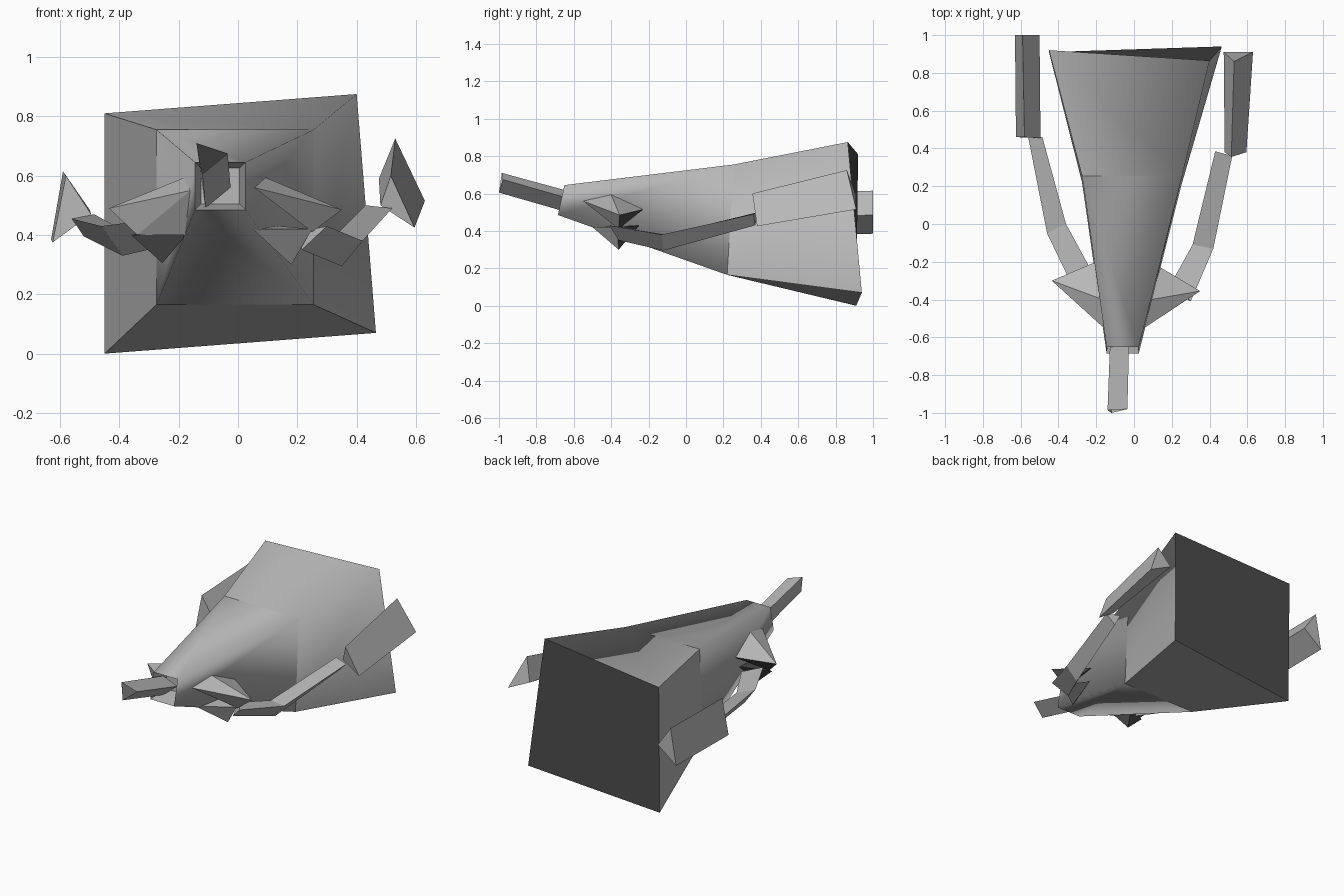
import bpy, bmesh

if "Cube" in bpy.data.objects:
    bpy.data.objects.remove(bpy.data.objects["Cube"])

grey = bpy.data.materials.new("matte grey")
grey.diffuse_color = (0.48, 0.48, 0.48, 1)
grey.use_nodes = True
grey.node_tree.nodes["Principled BSDF"].inputs["Base Color"].default_value = grey.diffuse_color
dark = bpy.data.materials.new("dark grey")
dark.diffuse_color = (0.07, 0.07, 0.07, 1)
dark.use_nodes = True
dark.node_tree.nodes["Principled BSDF"].inputs["Base Color"].default_value = dark.diffuse_color


def finish(name, bm, is_dark=None):
    """Turn a bmesh into a named object; is_dark picks the dark faces."""
    bmesh.ops.recalc_face_normals(bm, faces=bm.faces[:])
    bm.normal_update()
    if is_dark:
        for f in bm.faces:
            f.material_index = int(is_dark(f))
    mesh = bpy.data.meshes.new(name)
    bm.to_mesh(mesh)
    bm.free()
    mesh.materials.append(grey)
    mesh.materials.append(dark)
    ob = bpy.data.objects.new(name, mesh)
    bpy.context.collection.objects.link(ob)
    return ob


def loft(bm, rings, open_start=False):
    """Join equal-sized rings with side faces and cap the ends."""
    loops = [[bm.verts.new(p) for p in ring] for ring in rings]
    n = len(loops[0])
    for a, b in zip(loops, loops[1:]):
        for i in range(n):
            j = (i + 1) % n
            bm.faces.new((a[i], a[j], b[j], b[i]))
    if not open_start:
        bm.faces.new(loops[0])
    bm.faces.new(loops[-1])


def bar(name, *rings, open_start=False):
    bm = bmesh.new()
    loft(bm, rings, open_start)
    return finish(name, bm)


def hull(name, points, is_dark=None):
    bm = bmesh.new()
    for p in points:
        bm.verts.new(p)
    bmesh.ops.convex_hull(bm, input=bm.verts[:])
    return finish(name, bm, is_dark)


def rect(x0, x1, z0, z1, y_low, y_top):
    return [(x0, y_low, z0), (x1, y_low, z0), (x1, y_top, z1), (x0, y_top, z1)]


# Tapered four-sided body: recessed mouth, front rim, middle, skewed rear end
bm = bmesh.new()
loft(bm, [
    rect(-0.125, 0.005, 0.505, 0.625, -0.55, -0.55),
    rect(-0.145, 0.025, 0.485, 0.645, -0.685, -0.65),
    rect(-0.275, 0.255, 0.165, 0.755, 0.22, 0.255),
    [(-0.45, 0.91, 0.0), (0.465, 0.94, 0.07), (0.40, 0.865, 0.875), (-0.45, 0.92, 0.81)],
])
# Long front edges and the upper right rear edge are soft, all others crisp
for f in bm.faces:
    f.smooth = True
for e in bm.edges:
    ys = [v.co.y for v in e.verts]
    upper_right = all(v.co.x > 0 and v.co.z > 0.7 for v in e.verts)
    e.smooth = max(ys) - min(ys) > 0.3 and (min(ys) < -0.6 or upper_right)
# The rear end is dark
finish("body", bm, lambda f: f.calc_center_median().y > 0.8)

# Open triangular nozzle sticking out of the mouth
bar("nozzle",
    [(-0.14, -0.985, 0.71), (-0.035, -0.98, 0.675), (-0.12, -1.0, 0.605)],
    [(-0.125, -0.58, 0.60), (-0.025, -0.58, 0.56), (-0.11, -0.6, 0.49)],
    open_start=True)

# Pointed side fins, dark on the faces that look down and back
hull("right_fin", [(0.055, -0.55, 0.56), (0.09, -0.40, 0.595), (0.14, -0.23, 0.515),
                   (0.35, -0.355, 0.485), (0.25, -0.36, 0.41)],
     lambda f: f.normal.z < -0.1 and f.normal.y > 0)
hull("left_fin", [(-0.16, -0.55, 0.55), (-0.165, -0.40, 0.60), (-0.20, -0.20, 0.51),
                  (-0.435, -0.30, 0.49), (-0.34, -0.36, 0.40), (-0.17, -0.45, 0.40)],
     lambda f: f.normal.z < -0.5)

# Wedges hanging below the fins
hull("right_fin_wedge", [(0.05, -0.50, 0.42), (0.25, -0.37, 0.42), (0.14, -0.25, 0.43),
                         (0.18, -0.36, 0.30)],
     lambda f: f.normal.y > 0)
hull("left_fin_wedge", [(-0.36, -0.36, 0.40), (-0.17, -0.42, 0.405), (-0.20, -0.25, 0.43),
                        (-0.255, -0.36, 0.305)],
     lambda f: True)

# Bent triangular arms
bar("right_arm",
    [(0.30, -0.41, 0.43), (0.215, -0.36, 0.35), (0.21, -0.29, 0.41)],
    [(0.42, -0.13, 0.38), (0.35, -0.12, 0.295), (0.31, -0.11, 0.38)],
    [(0.52, 0.36, 0.49), (0.46, 0.37, 0.43), (0.43, 0.385, 0.50)])
bar("left_arm",
    [(-0.34, -0.30, 0.445), (-0.26, -0.30, 0.36), (-0.24, -0.22, 0.42)],
    [(-0.46, -0.05, 0.43), (-0.39, -0.04, 0.33), (-0.36, 0.0, 0.40)],
    [(-0.56, 0.46, 0.455), (-0.52, 0.46, 0.395), (-0.485, 0.46, 0.47)])

# Triangular pods at the arm ends
bar("right_pod",
    [(0.515, 0.355, 0.60), (0.595, 0.38, 0.425), (0.48, 0.38, 0.50)],
    [(0.53, 0.86, 0.725), (0.63, 0.91, 0.515), (0.475, 0.91, 0.59)])
bar("left_pod",
    [(-0.58, 0.46, 0.60), (-0.625, 0.46, 0.375), (-0.495, 0.455, 0.47)],
    [(-0.59, 1.0, 0.615), (-0.63, 1.0, 0.385), (-0.50, 1.0, 0.485)])
